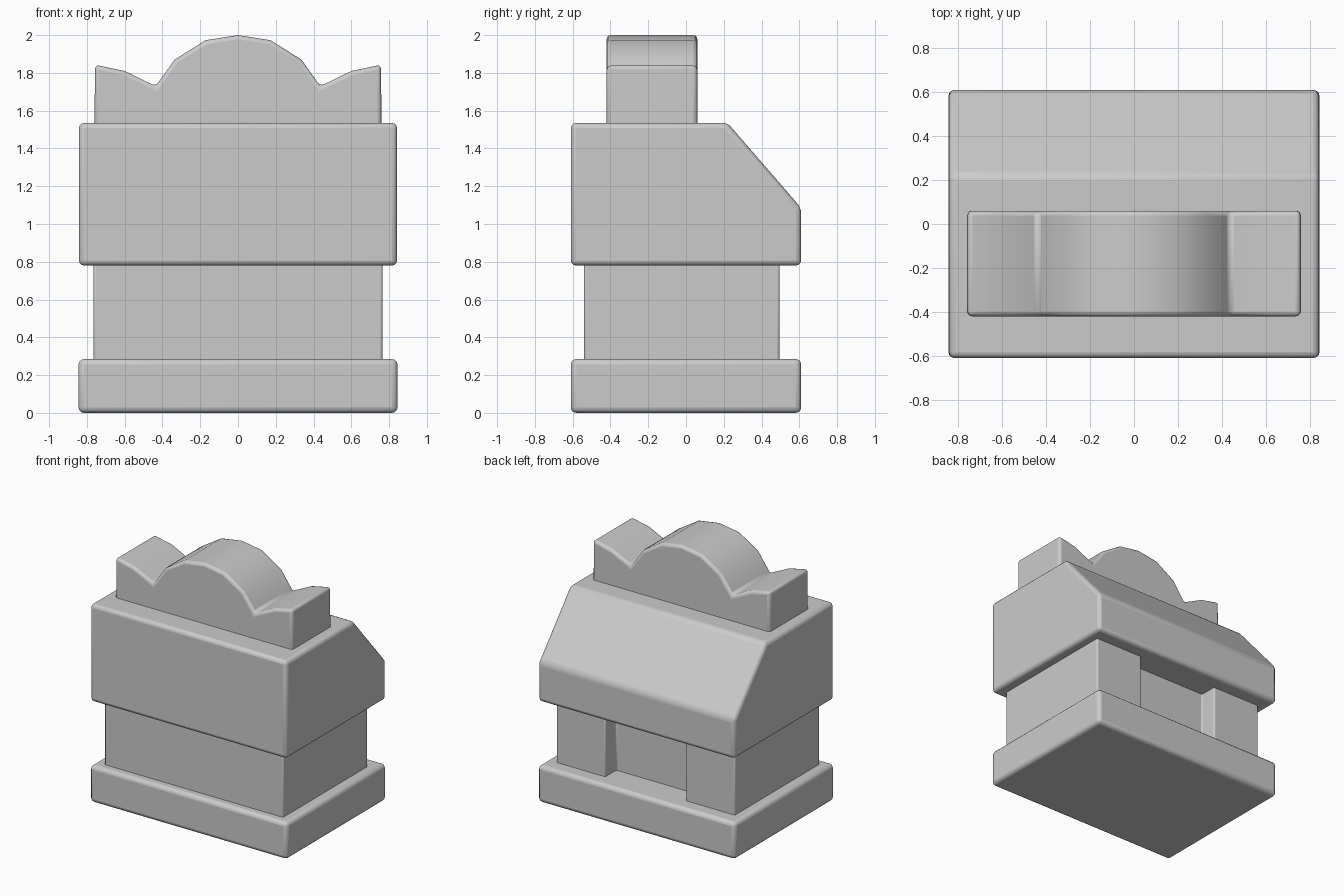
import bpy, bmesh, math
from mathutils import Vector

if "Cube" in bpy.data.objects:
    bpy.data.objects.remove(bpy.data.objects["Cube"])


def prism(name, profile, axis, lo, hi, bevel=0.0):
    """Extrude a closed 2D profile along an axis, then round its edges."""
    place = {'x': lambda a, b, d: (d, a, b),
             'y': lambda a, b, d: (a, d, b),
             'z': lambda a, b, d: (a, b, d)}[axis]
    bm = bmesh.new()
    face = bm.faces.new([bm.verts.new(place(a, b, lo)) for a, b in profile])
    out = bmesh.ops.extrude_face_region(bm, geom=[face])
    verts = [v for v in out['geom'] if isinstance(v, bmesh.types.BMVert)]
    bmesh.ops.translate(bm, verts=verts, vec=Vector(place(0, 0, hi - lo)))
    bmesh.ops.recalc_face_normals(bm, faces=bm.faces)
    mesh = bpy.data.meshes.new(name)
    bm.to_mesh(mesh)
    bm.free()
    obj = bpy.data.objects.new(name, mesh)
    bpy.context.collection.objects.link(obj)
    if bevel:
        mod = obj.modifiers.new("rounded_edges", 'BEVEL')
        mod.width = bevel
        mod.segments = 3
        mod.limit_method = 'ANGLE'
        mod.angle_limit = math.radians(32)
    bpy.context.view_layer.objects.active = obj
    obj.select_set(True)
    bpy.ops.object.shade_smooth_by_angle(angle=math.radians(32))
    obj.select_set(False)
    return obj


def mirrored(half):
    """Complete a left-right symmetric profile that starts on x = 0 or off it."""
    return half + [(-x, y) for x, y in reversed(half) if x > 0]


# Base slab
prism("base", mirrored([(0.845, -0.61), (0.845, 0.61)]), 'z', 0.0, 0.285, 0.03)

# Recessed body with a shallow niche in the back
prism("body", mirrored([(0.765, -0.54), (0.765, 0.495), (0.345, 0.495), (0.345, 0.36)]),
      'z', 0.26, 0.81, 0.012)

# Upper block with a sloped back
prism("upper_block", [(-0.61, 0.78), (0.61, 0.78), (0.61, 1.085), (0.22, 1.535), (-0.61, 1.535)],
      'x', -0.842, 0.842, 0.028)

# Crest: central arch between two flared corners
prism("crest", mirrored([(0.76, 1.5), (0.757, 1.843), (0.60, 1.81), (0.436, 1.73),
                         (0.336, 1.87), (0.172, 1.973), (0.0, 2.0)]),
      'y', -0.42, 0.06, 0.022)
